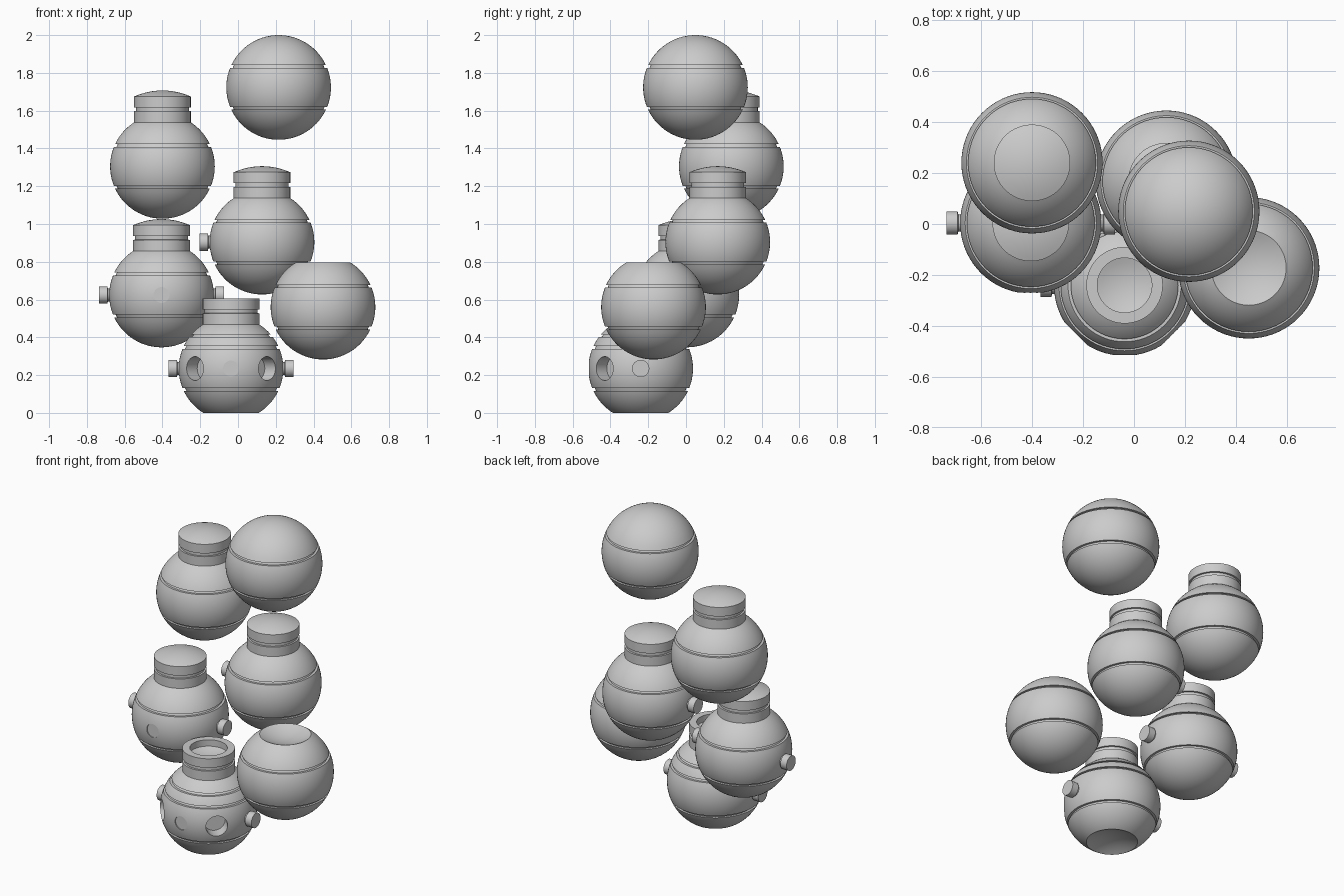
import bpy, bmesh
from math import sin, cos, pi, sqrt, radians
from mathutils import Matrix, Vector

if "Cube" in bpy.data.objects:
    bpy.data.objects.remove(bpy.data.objects["Cube"])

R = 0.277          # bead radius
CUT = 0.235        # distance from centre to the flat socket plane
SEG = 72


def lathe(name, profile, matrix=Matrix(), seg=SEG):
    """Revolve (r, z) points around the local z axis."""
    bm = bmesh.new()
    rings = []
    for r, z in profile:
        if r < 1e-5:
            rings.append([bm.verts.new((0, 0, z))])
        else:
            rings.append([bm.verts.new((r * cos(2 * pi * i / seg), r * sin(2 * pi * i / seg), z))
                          for i in range(seg)])
    for a, b in zip(rings, rings[1:]):
        for i in range(seg):
            j = (i + 1) % seg
            if len(a) == 1:
                bm.faces.new((a[0], b[j], b[i]))
            elif len(b) == 1:
                bm.faces.new((a[i], a[j], b[0]))
            else:
                bm.faces.new((a[i], a[j], b[j], b[i]))
    bmesh.ops.recalc_face_normals(bm, faces=bm.faces)
    me = bpy.data.meshes.new(name)
    bm.to_mesh(me)
    bm.free()
    ob = bpy.data.objects.new(name, me)
    bpy.context.collection.objects.link(ob)
    ob.matrix_world = matrix
    return ob


def smooth(ob):
    bpy.ops.object.select_all(action='DESELECT')
    ob.select_set(True)
    bpy.context.view_layer.objects.active = ob
    bpy.ops.object.shade_smooth_by_angle(angle=radians(30))


def arc(z0, z1, steps=14):
    zs = [z0 + (z1 - z0) * i / steps for i in range(steps + 1)]
    if z0 <= -R or z1 >= R:      # even angular steps near a pole
        s = -1 if z0 <= -R else 1
        ring = z1 if s < 0 else z0
        t0 = pi / 2 - abs(sqrt(max(0, 1 - (ring / R) ** 2)) and
                          Vector((sqrt(R * R - ring * ring), abs(ring))).angle(Vector((1, 0))))
        zs = [s * R * cos(t0 * i / steps) for i in range(steps + 1)]
        zs.sort()
    return [(sqrt(max(0, R * R - z * z)), z) for z in zs]


def bead_profile(neck=False, mouth=False, socket=False):
    grooves = [(-0.118, -0.103), (0.103, 0.118)]
    if mouth:
        grooves.append((0.166, 0.18))
    pts, z = [], -R
    if socket:                   # concave dish instead of the lower pole
        r0 = sqrt(R * R - CUT * CUT)
        pts = [(r0 * t / 8, -CUT + 0.035 * (1 - (t / 8) ** 2)) for t in range(8)]
        z = -CUT
    for a, b in grooves:         # narrow seams round the bead
        pts += arc(z, a)
        pts += [(sqrt(R * R - q * q) - 0.014, q) for q in (a, b)]
        z = b
    if not neck:
        return pts + arc(z, R)
    pts += arc(z, sqrt(R * R - 0.15 ** 2))
    pts += [(0.15, 0.292), (0.14, 0.293), (0.14, 0.312), (0.15, 0.313), (0.15, 0.37)]
    if mouth:                    # open cup at the top
        pts += [(0.107, 0.37), (0.107, 0.33)]
        pts += [(0.107 * t / 6, 0.31 + 0.02 * (t / 6) ** 2) for t in range(5, -1, -1)]
    else:                        # domed cap
        pts += [(0.15 * t / 8, 0.402 - 0.032 * (t / 8) ** 2) for t in range(7, -1, -1)]
    return pts


def facing(centre, angle):
    """Matrix turning local z to a horizontal direction (degrees from +x)."""
    d = Vector((cos(radians(angle)), sin(radians(angle)), 0))
    return Matrix.Translation(centre) @ d.to_track_quat('Z', 'Y').to_matrix().to_4x4()


def peg(name, centre, angle):
    prof = [(0, 0.22), (0.034, 0.22), (0.034, 0.284), (0.046, 0.287), (0.046, 0.33), (0, 0.33)]
    smooth(lathe(name, prof, facing(centre, angle), 32))


def drill(ob, centre, angle, radius, floor):
    c = lathe("cutter", [(0, floor), (radius, floor), (radius, 0.4), (0, 0.4)],
              facing(centre, angle), 40)
    c.hide_render = True
    bpy.context.view_layer.update()
    m = ob.modifiers.new("hole", 'BOOLEAN')
    m.operation, m.solver, m.object = 'DIFFERENCE', 'EXACT', c
    bpy.context.view_layer.objects.active = ob
    bpy.ops.object.modifier_apply(modifier=m.name)
    bpy.data.objects.remove(c)


# name, centre, profile options, peg angles, holes (angle, radius, floor distance)
DISC = (-90, 0.042, 0.268)
beads = [
    ("top_ball", (0.215, 0.05, 1.723), {}, [], []),
    ("upper_left_bead", (-0.40, 0.24, 1.305), dict(neck=True), [], []),
    ("middle_bead", (0.127, 0.168, 0.904), dict(neck=True), [180], []),
    ("lower_left_bead", (-0.405, 0.004, 0.624), dict(neck=True), [0, 180], [DISC]),
    ("base_bead", (-0.037, -0.24, 0.235), dict(neck=True, mouth=True, socket=True),
     [0, 180], [DISC, (-45, 0.063, 0.19), (-135, 0.063, 0.19)]),
    ("right_socket_bead", (0.45, -0.172, 0.56), dict(socket=True), [], []),
]
for name, pos, opts, pegs, holes in beads:
    prof = bead_profile(**opts)
    if name == "right_socket_bead":      # socket opens upward
        prof = [(r, -z) for r, z in reversed(prof)]
    body = lathe(name, prof, Matrix.Translation(pos))
    for angle, radius, floor in holes:
        drill(body, Vector(pos), angle, radius, floor)
    smooth(body)
    for angle in pegs:
        peg(name + ("_right_peg" if angle == 0 else "_left_peg"), Vector(pos), angle)
